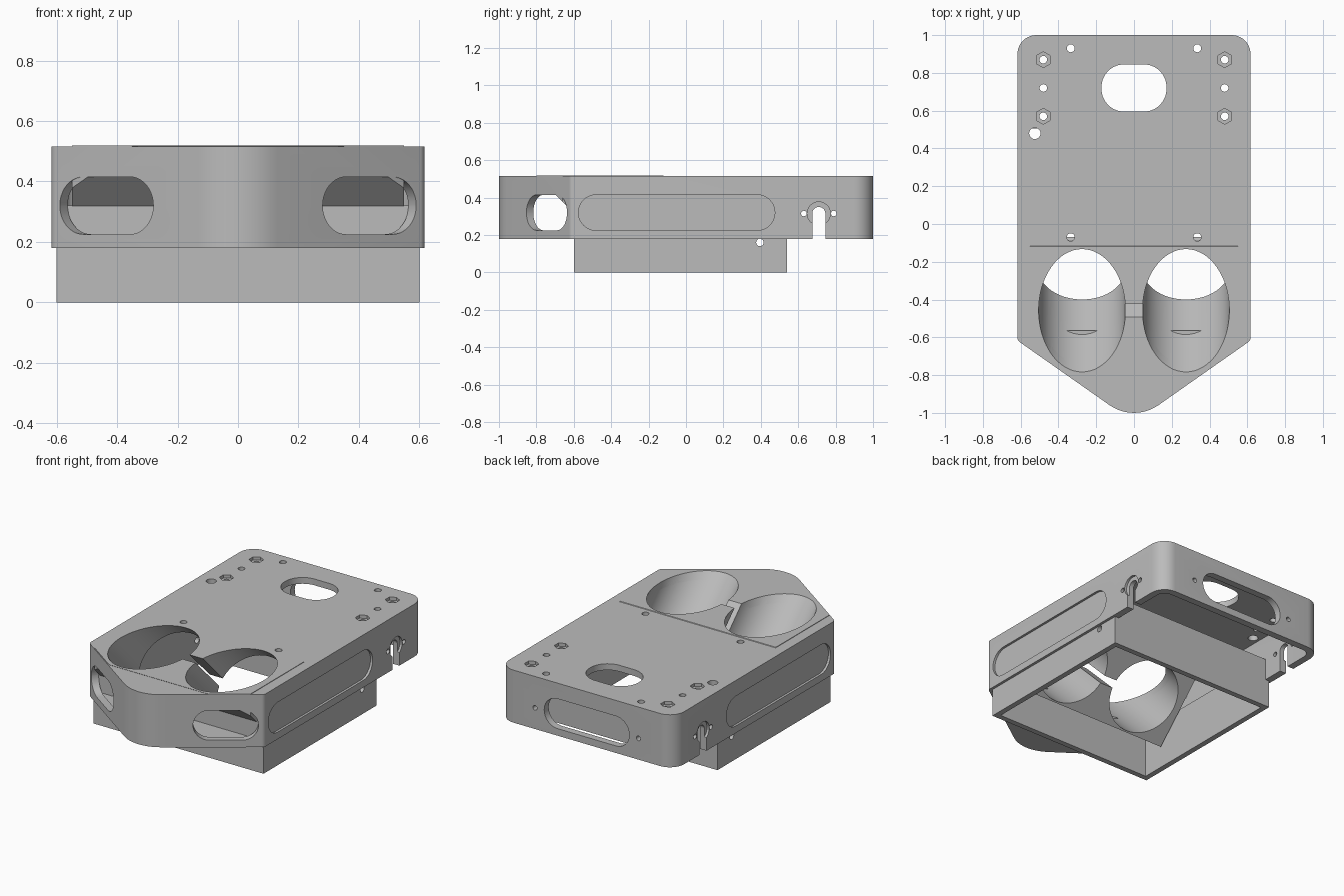
import bpy, bmesh, math
from mathutils import Matrix, Vector

cube = bpy.data.objects.get("Cube")
if cube:
    bpy.data.objects.remove(cube)

GREY = (0.5, 0.5, 0.5, 1)
mat = bpy.data.materials.new("plain_grey")
mat.use_nodes = True
mat.diffuse_color = GREY
mat.node_tree.nodes["Principled BSDF"].inputs["Base Color"].default_value = GREY

X, Y, Z = Vector((1, 0, 0)), Vector((0, 1, 0)), Vector((0, 0, 1))
SLOPE = 0.702                 # run of the angled nose faces
TOP, BASE, WALL = 0.515, 0.18, 0.045


def rounded(corners, radii, steps=10):
    """Polygon with each corner replaced by a tangent arc."""
    out = []
    for i, (c, r) in enumerate(zip(corners, radii)):
        c = Vector(c)
        if r == 0:
            out.append(c)
            continue
        a = (Vector(corners[i - 1]) - c).normalized()
        b = (Vector(corners[(i + 1) % len(corners)]) - c).normalized()
        half = a.angle(b) / 2
        centre = c + (a + b).normalized() * r / math.sin(half)
        start = c + a * r / math.tan(half) - centre
        end = c + b * r / math.tan(half) - centre
        total = start.angle_signed(end)
        for k in range(steps + 1):
            out.append(centre + Matrix.Rotation(-total * k / steps, 2) @ start)
    return out


def circle(r, n=32):
    return [Vector((r * math.cos(math.tau * k / n), r * math.sin(math.tau * k / n)))
            for k in range(n)]


def rect(u0, u1, v0, v1):
    return [(u0, v0), (u1, v0), (u1, v1), (u0, v1)]


def stadium(w, h):
    r = min(w, h) / 2 - 0.0005
    return rounded(rect(-w / 2, w / 2, -h / 2, h / 2), [r] * 4)


def prism(name, pts, lo, hi, origin=(0, 0, 0), u=X, v=Y):
    """Extrude a flat profile along the normal of its u, v plane."""
    w, o = u.cross(v), Vector(origin)
    bm = bmesh.new()
    face = bm.faces.new([bm.verts.new(o + u * p[0] + v * p[1] + w * lo) for p in pts])
    new = bmesh.ops.extrude_face_region(bm, geom=[face])["geom"]
    bmesh.ops.translate(bm, vec=w * (hi - lo),
                        verts=[g for g in new if isinstance(g, bmesh.types.BMVert)])
    bmesh.ops.recalc_face_normals(bm, faces=bm.faces)
    mesh = bpy.data.meshes.new(name)
    bm.to_mesh(mesh)
    bm.free()
    mesh.materials.append(mat)
    ob = bpy.data.objects.new(name, mesh)
    bpy.context.collection.objects.link(ob)
    return ob


def boolean(ob, tool, op="DIFFERENCE", keep=False):
    mod = ob.modifiers.new("cut", "BOOLEAN")
    mod.operation, mod.solver, mod.object = op, "EXACT", tool
    bpy.context.view_layer.objects.active = ob
    bpy.ops.object.modifier_apply(modifier=mod.name)
    if not keep:
        bpy.data.objects.remove(tool)


def cut(ob, pts, lo, hi, origin=(0, 0, 0), u=X, v=Y):
    boolean(ob, prism("cutter", pts, lo, hi, origin, u, v))


def outline(inset, back_r, nose_r):
    """Five sided plan with a rounded nose and rounded back corners."""
    s = 0.617 - inset
    apex = -1.05 + inset * math.sqrt(1 + SLOPE ** 2)
    y = apex + s * SLOPE
    return rounded([(0, apex), (s, y), (s, 1 - inset), (-s, 1 - inset), (-s, y)],
                   [nose_r, 0.03, back_r, back_r, 0.03])


# Main housing: hollow, closed under the nose, open behind it
body = prism("housing", outline(0, 0.1, 0.226), BASE, TOP)
cut(body, outline(WALL, 0.055, 0.18), BASE + 0.03, TOP - 0.04)
cut(body, rounded(rect(-0.572, 0.572, -0.565, 0.955), [0, 0, 0.055, 0.055]),
    BASE - 0.02, BASE + 0.06)

# Lower tray: an open frame
tray = prism("lower_tray", rect(-0.6, 0.6, -0.6, 0.54), 0, 0.32)
cut(tray, rect(-0.565, 0.565, -0.565, 0.505), -0.1, 0.5)

# Tilted tube block, trimmed to the housing plan
block = prism("tube_block", [(-0.8, 0.518), (-0.12, 0.518), (-0.068, 0.466), (-0.407, 0.127)],
              -0.55, 0.55, u=Y, v=Z)
boolean(block, prism("trim", outline(0.004, 0.1, 0.226), 0, 1), "INTERSECT")

# Two tilted tubes and the slit joining them
up_tilt = Vector((0, 1, 1)).normalized()
for ob in (body, block):
    for side in (-1, 1):
        cut(ob, circle(0.23, 64), -0.33, 0.4, (side * 0.275, -0.455, TOP), X, up_tilt)
    cut(ob, rect(-0.1, 0.1, -0.025, 0.025), -0.33, 0.1, (0, -0.455, TOP), X, up_tilt)

# Openings that repeat on both sides
slot_h, slot_z = 0.19, 0.32
for s in (-1, 1):
    # Nose slots, square to the angled faces
    along = Vector((s, SLOPE, 0)).normalized()
    cut(body, stadium(0.378, slot_h), -0.08, 0.08,
        (s * 0.435, -1.05 + 0.435 * SLOPE, slot_z), along, Z)
    # Shallow long side recess
    cut(body, stadium(1.05, slot_h), -0.015, 0.015, (s * 0.617, -0.05, slot_z), Y, Z)
    # Cable notch with counterbore and screw holes
    cut(body, circle(0.062), -0.015, 0.015, (s * 0.617, 0.71, 0.315), Y, Z)
    cut(body, rounded(rect(-0.035, 0.035, -0.2, 0.035), [0, 0, 0.0345, 0.0345]),
        -0.1, 0.1, (s * 0.6, 0.71, 0.315), Y, Z)
    for dy in (-0.08, 0.08):
        cut(body, circle(0.015, 16), -0.1, 0.1, (s * 0.6, 0.71 + dy, 0.315), Y, Z)
    # Screw holes beside the rear slot
    cut(body, circle(0.015, 16), -0.1, 0.1, (s * 0.365, 0.97, 0.315), X, Z)
    # Top holes, two of each row with hexagonal nut pockets
    for y in (0.57, 0.72, 0.87):
        cut(body, circle(0.02, 20), 0.4, 0.6, (s * 0.48, y, 0))
        if y != 0.72:
            cut(body, [(p.y, p.x) for p in circle(0.042, 6)], TOP - 0.02, 0.6,
                (s * 0.48, y, 0))
    for y in (-0.07, 0.93):
        cut(body, circle(0.021, 20), 0.4, 0.6, (s * 0.335, y, 0))
    # Pin hole through the tray walls
    cut(tray, circle(0.02, 20), -0.1, 0.1, (s * 0.6, 0.395, 0.16), Y, Z)
    cut(body, circle(0.02, 20), -0.1, 0.1, (s * 0.6, 0.395, 0.16), Y, Z)

# Rear slot, large top opening and single cable hole
cut(body, stadium(0.6, slot_h), -0.1, 0.1, (0, 0.98, slot_z), X, Z)
cut(body, rounded(rect(-0.172, 0.172, -0.125, 0.125), [0.12] * 4), 0.4, 0.6, (0, 0.72, 0))
cut(body, circle(0.03, 24), 0.4, 0.6, (-0.525, 0.48, 0))

# Smooth the curved walls, keep the edges crisp
bpy.ops.object.select_all(action="DESELECT")
for ob in (body, tray, block):
    ob.select_set(True)
bpy.context.view_layer.objects.active = body
bpy.ops.object.shade_smooth_by_angle(angle=math.radians(25))
